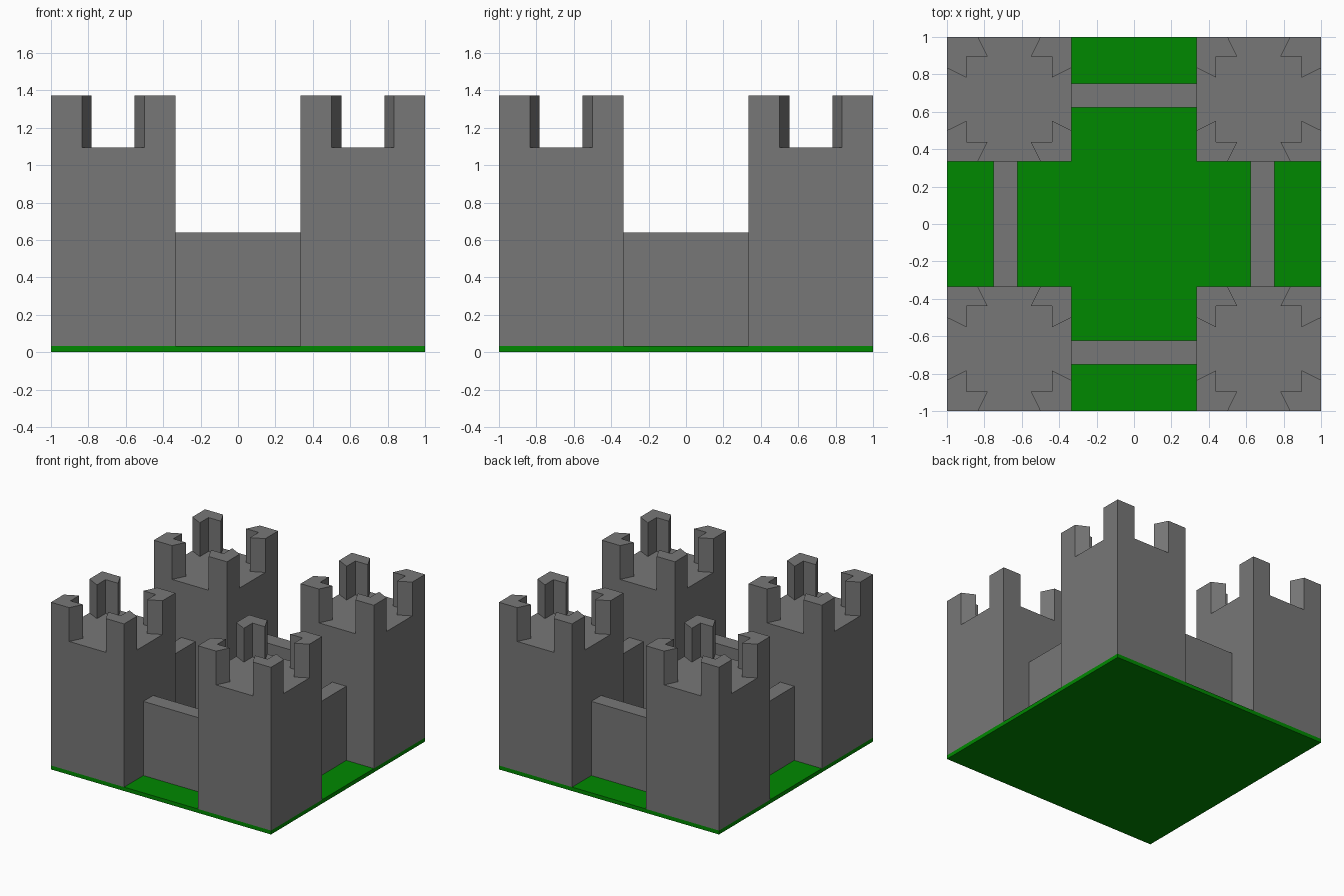
import bpy, bmesh
from math import radians
from mathutils import Matrix, Vector

if "Cube" in bpy.data.objects:
    bpy.data.objects.remove(bpy.data.objects["Cube"])

BASE, WALL, FLOOR, TOP = 0.032, 0.641, 1.095, 1.373
GAP, H = 0.335, 0.3325          # half gap between towers, half tower width
MID = GAP + H                   # tower centre offset


def material(name, rgb):
    mat = bpy.data.materials.new(name)
    mat.diffuse_color = (*rgb, 1)
    mat.use_nodes = True
    mat.node_tree.nodes["Principled BSDF"].inputs["Base Color"].default_value = mat.diffuse_color
    return mat


grass = material("grass", (0.0, 0.25, 0.0))
stone = material("dark_stone", (0.185, 0.185, 0.185))


def add_object(name, mesh, loc=(0, 0, 0)):
    ob = bpy.data.objects.new(name, mesh)
    ob.location = loc
    bpy.context.collection.objects.link(ob)
    return ob


def box(name, lo, hi, mat):
    bm = bmesh.new()
    bmesh.ops.create_cube(bm, size=1)
    lo, hi = Vector(lo), Vector(hi)
    for v in bm.verts:
        v.co = Vector([lo[i] if v.co[i] < 0 else hi[i] for i in range(3)])
    mesh = bpy.data.meshes.new(name)
    bm.to_mesh(mesh)
    bm.free()
    mesh.materials.append(mat)
    return add_object(name, mesh)


def tower_mesh():
    bm = bmesh.new()
    # L-shaped corner merlon footprint with splayed ends
    foot = [(H, H), (0.167, H), (0.115, 0.228), (0.228, 0.228), (0.228, 0.115), (H, 0.167)]
    low, bottom = [], []
    for k in range(4):
        rot = Matrix.Rotation(radians(90 * k), 3, 'Z')
        ring = [bm.verts.new(rot @ Vector((x, y, FLOOR))) for x, y in foot]
        cap = [bm.verts.new(rot @ Vector((x, y, TOP))) for x, y in foot]
        bm.faces.new(cap)
        for i in range(6):
            j = (i + 1) % 6
            bm.faces.new((ring[i], ring[j], cap[j], cap[i]))
        low.append(ring)
        bottom.append(bm.verts.new(rot @ Vector((H, H, BASE))))
    # tower sides, underside and roof floor
    for k in range(4):
        n = (k + 1) % 4
        bm.faces.new((low[k][0], low[k][1], low[n][5], low[n][0], bottom[n], bottom[k]))
    bm.faces.new(bottom)
    bm.faces.new([r[i] for r in low for i in (5, 4, 3, 2, 1)])
    bmesh.ops.recalc_face_normals(bm, faces=bm.faces)
    mesh = bpy.data.meshes.new("tower")
    bm.to_mesh(mesh)
    bm.free()
    mesh.materials.append(stone)
    return mesh


# grass base
box("grass_base", (-1, -1, 0), (1, 1, BASE), grass)

# four corner towers
mesh = tower_mesh()
for sx in (-1, 1):
    for sy in (-1, 1):
        add_object("corner_tower", mesh, (sx * MID, sy * MID, 0))

# four connecting walls
for k in range(4):
    wall = box("curtain_wall", (-GAP, 0.622, BASE), (GAP, 0.75, WALL), stone)
    wall.rotation_euler.z = radians(90 * k)
